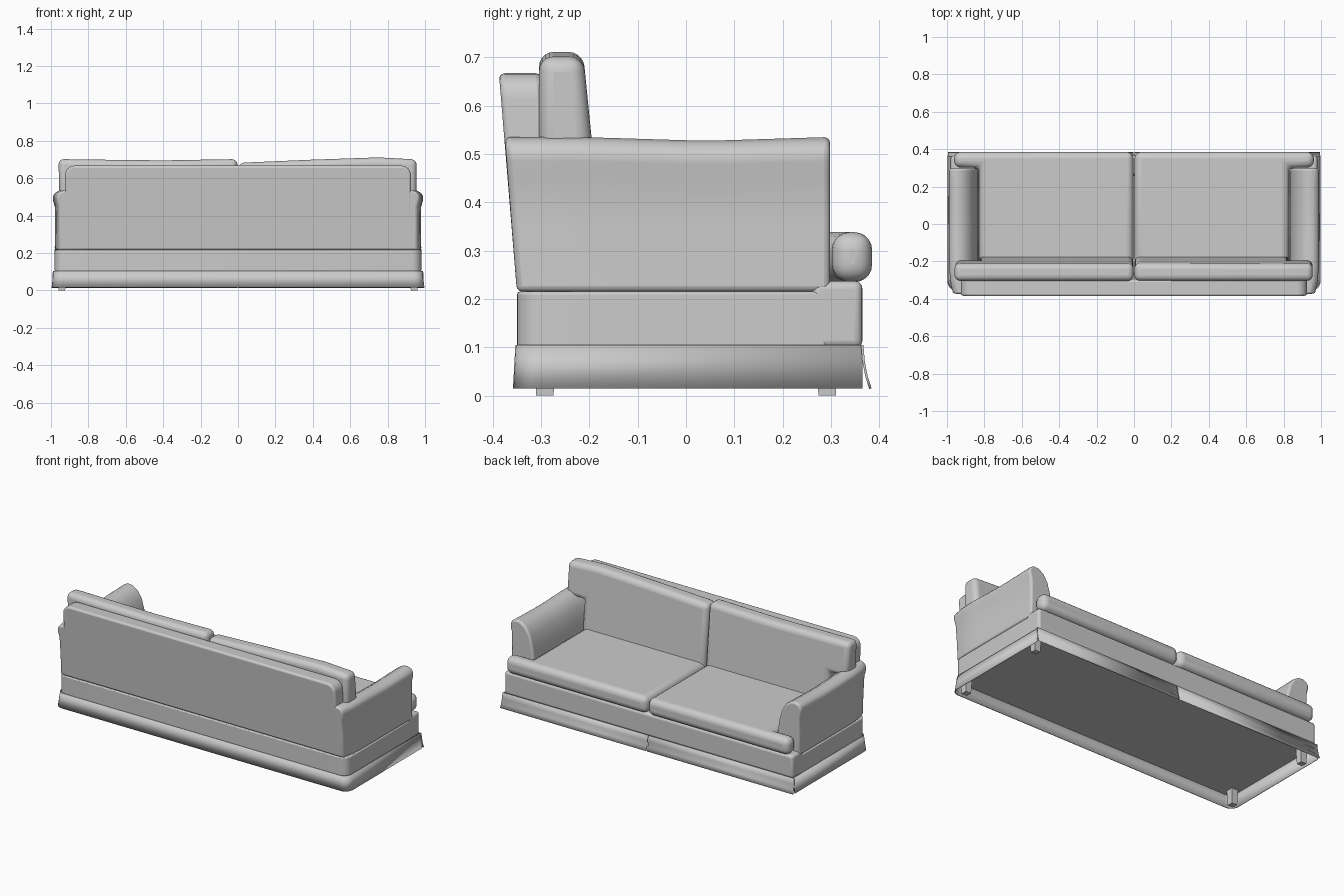
import bpy, bmesh, math
from mathutils import Vector

if "Cube" in bpy.data.objects:
    bpy.data.objects.remove(bpy.data.objects["Cube"])

fabric = bpy.data.materials.new("grey fabric")
fabric.use_nodes = True
GREY = (0.6, 0.6, 0.6, 1)
fabric.diffuse_color = GREY
fabric.node_tree.nodes["Principled BSDF"].inputs["Base Color"].default_value = GREY


def finish(name, bm, bevel=0, segments=4, solid=0):
    """Turn a bmesh into a smooth-shaded object with soft edges."""
    bmesh.ops.recalc_face_normals(bm, faces=bm.faces)
    mesh = bpy.data.meshes.new(name)
    bm.to_mesh(mesh)
    bm.free()
    mesh.materials.append(fabric)
    ob = bpy.data.objects.new(name, mesh)
    bpy.context.collection.objects.link(ob)
    if solid:
        ob.modifiers.new("thickness", "SOLIDIFY").thickness = solid
    if bevel:
        mod = ob.modifiers.new("soft edges", "BEVEL")
        mod.width, mod.segments = bevel, segments
        mod.limit_method, mod.angle_limit = "ANGLE", math.radians(35)
    bpy.ops.object.select_all(action="DESELECT")
    ob.select_set(True)
    bpy.context.view_layer.objects.active = ob
    bpy.ops.object.shade_smooth_by_angle(angle=math.radians(35))
    return ob


def prism(name, outline, lo, hi, axis, warp=None, cuts=0, **kw):
    """Extrude a 2D outline along an axis, then bend it with a warp rule."""
    def place(a, b, t):
        return Vector((a, b, t) if axis == "z" else (a, t, b))
    bm = bmesh.new()
    n = cuts + 1
    rings = [[bm.verts.new(place(a, b, lo + (hi - lo) * i / n)) for a, b in outline]
             for i in range(n + 1)]
    bm.faces.new(rings[0])
    bm.faces.new(rings[-1])
    for low, high in zip(rings, rings[1:]):
        for i in range(len(outline)):
            j = (i + 1) % len(outline)
            bm.faces.new((low[i], low[j], high[j], high[i]))
    if warp:
        for v in bm.verts:
            v.co = warp(v.co)
    return finish(name, bm, **kw)


def arc(cx, cy, r, start, end, steps=6):
    """Points along a circular corner, angles in degrees."""
    angles = [math.radians(start + (end - start) * i / steps) for i in range(steps + 1)]
    return [(cx + r * math.cos(a), cy + r * math.sin(a)) for a in angles]


def plan(half, front, back, r):
    """Plan of the body: square at the front, round at the back corners."""
    return ([(half, front)] + arc(half - r, back + r, r, 0, -90)
            + arc(r - half, back + r, r, -90, -180) + [(-half, front)])


def mirrored(points, side):
    return [(side * a, b) for a, b in points]


# Base: body with round back corners, and a raised soft rail along the front
prism("base", plan(0.98, 0.29, -0.35, 0.05), 0.1, 0.215, "z", bevel=0.006, segments=2)
rail = [(-0.98, 0.26), (0.98, 0.26), (0.98, 0.365), (-0.98, 0.365)]
prism("front_rail", rail, 0.098, 0.237, "z", bevel=0.016)

# Skirt around the sides and back, flaring towards the floor
bm = bmesh.new()
top = [bm.verts.new((x, y, 0.105)) for x, y in plan(0.985, 0.365, -0.353, 0.05)]
low = [bm.verts.new((x, y, 0.015)) for x, y in plan(0.997, 0.365, -0.358, 0.05)]
for i in range(len(top) - 1):
    bm.faces.new((top[i], top[i + 1], low[i + 1], low[i]))
finish("side_skirt", bm, solid=0.005)

# Underside panel
prism("underside", plan(0.98, 0.362, -0.35, 0.05), 0.09, 0.1, "z")

for side, label in ((1, "left"), (-1, "right")):
    # Front skirt flap
    bm = bmesh.new()
    rows = [(0.105, 0.367), (0.07, 0.37), (0.04, 0.376), (0.015, 0.384)]
    grid = [[bm.verts.new((side * x, y, z)) for x in (0.003, 0.99 + 0.05 * (0.105 - z))]
            for z, y in rows]
    for a, b in zip(grid, grid[1:]):
        bm.faces.new((a[0], a[1], b[1], b[0]))
    finish(label + "_front_skirt", bm, solid=0.005)

    # Rolled arm, leaning back at the rear
    arm = [(0.825, 0.215), (0.828, 0.32), (0.838, 0.40), (0.857, 0.465), (0.885, 0.51),
           (0.92, 0.532), (0.95, 0.535), (0.975, 0.526), (0.988, 0.507), (0.988, 0.485),
           (0.979, 0.45), (0.978, 0.35), (0.98, 0.215)]

    def bend_arm(co):
        rise = (co.z - 0.215) / 0.32
        rear = (0.3 - co.y) / 0.65
        sag = 0.008 * (1 - min(1, abs(co.y - 0.05) / 0.25))
        tuck = 0.02 * max(0, rear - 0.85) / 0.15
        return Vector((co.x - side * tuck, co.y - 0.025 * rise * rear, co.z - sag * rise))

    prism(label + "_arm", mirrored(arm, side), -0.35, 0.298, "y", bend_arm, cuts=8,
          bevel=0.012, segments=3)

    # T-shaped seat cushion wrapping around the front of the arm
    seat = [(0.003, -0.22), (0.828, -0.22), (0.828, 0.302), (0.962, 0.302),
            (0.962, 0.385), (0.003, 0.385)]
    prism(label + "_seat_cushion", mirrored(seat, side), 0.235, 0.338, "z",
          bevel=0.036, segments=5)

    # Back cushion resting over the arm; the left one has a fuller top
    tops = ([(0.955, 0.70), (0.75, 0.711), (0.4, 0.699), (0.003, 0.682)] if side > 0 else
            [(0.96, 0.702), (0.75, 0.699), (0.4, 0.695), (0.003, 0.702)])
    back = [(0.003, 0.28), (0.835, 0.28), (0.835, 0.50), (0.955, 0.50)] + tops

    def lean_cushion(co):
        front = -0.17 - 0.042 * (co.z - 0.28) / 0.42
        return Vector((co.x, front if co.y > 0 else -0.304, co.z))

    prism(label + "_back_cushion", mirrored(back, side), -1, 1, "y", lean_cushion,
          bevel=0.03, segments=5)

    # Tapered feet
    for y, end in ((0.292, "front"), (-0.292, "rear")):
        def taper(co, y=y):
            k = 0.9 + 2.5 * co.z
            cx = side * 0.942
            return Vector((cx + (co.x - cx) * k, y + (co.y - y) * k, co.z))
        foot = [(side * 0.942 + dx, y + dy) for dx, dy in
                ((-0.02, -0.02), (0.02, -0.02), (0.02, 0.02), (-0.02, 0.02))]
        prism(f"{label}_{end}_foot", foot, 0, 0.095, "z", taper)

# Backrest frame with round top corners, leaning back
frame = ([(-0.925, 0.216), (0.925, 0.216)] + arc(0.872, 0.614, 0.053, 0, 90)
         + arc(-0.872, 0.614, 0.053, 90, 180))


def lean_frame(co):
    lean = 0.037 * (co.z - 0.216) / 0.45
    return Vector((co.x, co.y - lean, co.z))


prism("backrest", frame, -0.35, -0.262, "y", lean_frame, bevel=0.012, segments=3)
